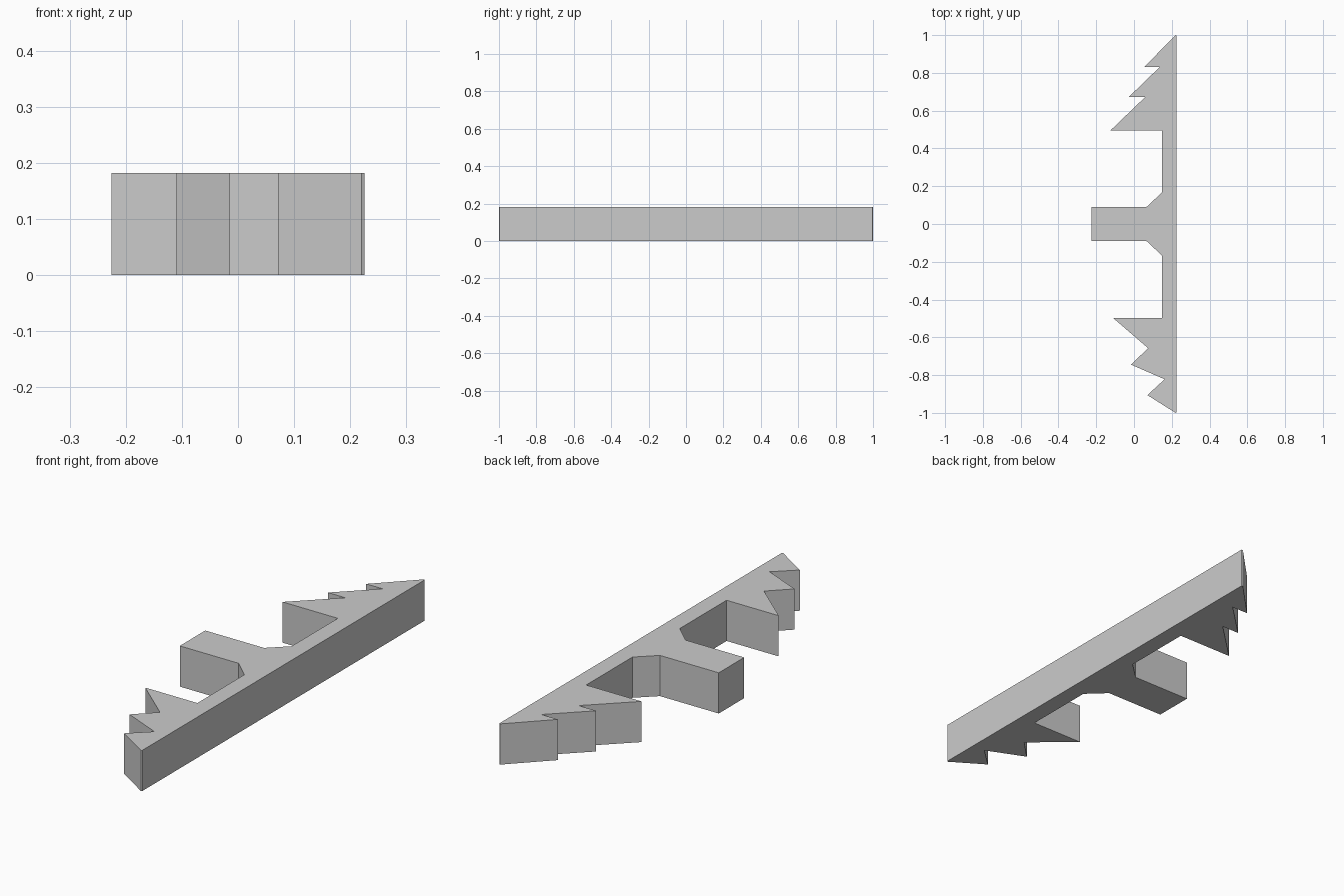
import bpy, bmesh

if "Cube" in bpy.data.objects:
    bpy.data.objects.remove(bpy.data.objects["Cube"])

HEIGHT = 0.182

# Plan outlines of the key-like plate, each running along its toothed edge
upper_teeth = [(0.225, 0.997), (0.22, 1.0), (0.053, 0.83), (0.135, 0.83),
               (-0.027, 0.673), (0.06, 0.673), (-0.126, 0.494), (0.148, 0.494)]
stem = [(0.148, 0.167), (0.066, 0.09), (-0.225, 0.09)]
lower_teeth = [(0.148, -0.498), (-0.11, -0.498), (0.074, -0.657), (-0.015, -0.745),
               (0.162, -0.822), (0.071, -0.906), (0.22, -1.0), (0.225, -0.997)]

# The central stem is symmetrical about y = 0
mirrored_stem = [(x, -y) for x, y in reversed(stem)]
outline = upper_teeth + stem + mirrored_stem + lower_teeth


def extrude_profile(name, points, height):
    bm = bmesh.new()
    base = bm.faces.new([bm.verts.new((x, y, 0)) for x, y in points])
    result = bmesh.ops.extrude_face_region(bm, geom=[base], use_keep_orig=True)
    top = [v for v in result["geom"] if isinstance(v, bmesh.types.BMVert)]
    bmesh.ops.translate(bm, verts=top, vec=(0, 0, height))
    bmesh.ops.recalc_face_normals(bm, faces=bm.faces)
    mesh = bpy.data.meshes.new(name)
    bm.to_mesh(mesh)
    bm.free()
    obj = bpy.data.objects.new(name, mesh)
    bpy.context.collection.objects.link(obj)
    return obj


# Flat-sided bar with barbed ends and a central stem
extrude_profile("barbed_bar", outline, HEIGHT)
